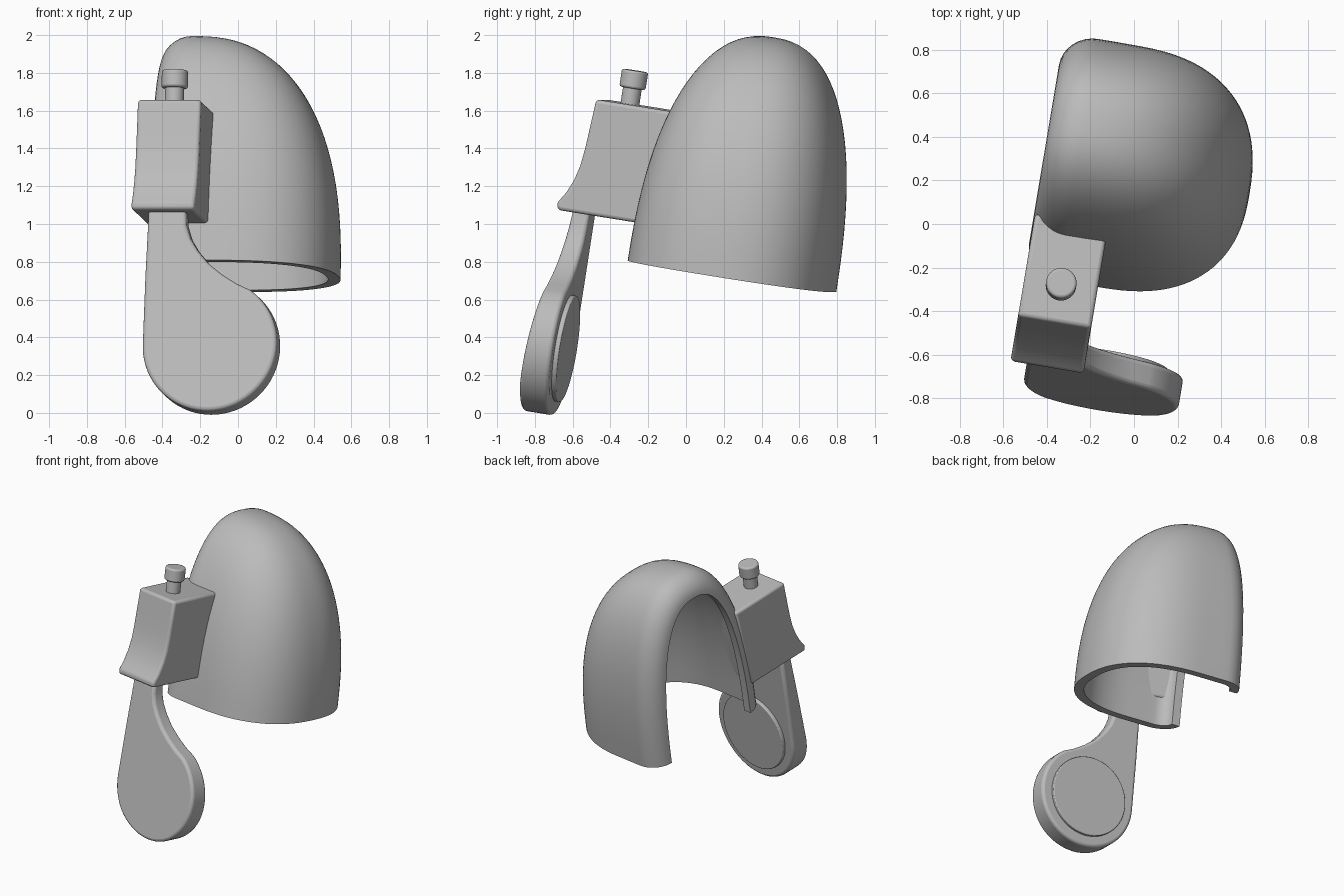
import bpy, bmesh
from math import sin, cos, pi, radians
from mathutils import Matrix

cube = bpy.data.objects.get("Cube")
if cube:
    bpy.data.objects.remove(cube)

grey = bpy.data.materials.new("plain_grey")
grey.use_nodes = True
grey.diffuse_color = (0.5, 0.5, 0.5, 1)
grey.node_tree.nodes["Principled BSDF"].inputs["Base Color"].default_value = grey.diffuse_color

# The whole assembly leans back and is turned slightly
FRAME = Matrix.Rotation(radians(-9.5), 4, "Z") @ Matrix.Rotation(radians(-9), 4, "X")


def finish(name, bm, bevel=0.0):
    bmesh.ops.remove_doubles(bm, verts=bm.verts, dist=0.0005)
    bmesh.ops.recalc_face_normals(bm, faces=bm.faces)
    mesh = bpy.data.meshes.new(name)
    bm.to_mesh(mesh)
    bm.free()
    mesh.materials.append(grey)
    obj = bpy.data.objects.new(name, mesh)
    bpy.context.collection.objects.link(obj)
    obj.matrix_world = FRAME
    if bevel:
        mod = obj.modifiers.new("soft_edges", "BEVEL")
        mod.width, mod.segments, mod.limit_method = bevel, 3, "ANGLE"
        mod.angle_limit = radians(40)
    bpy.ops.object.select_all(action="DESELECT")
    obj.select_set(True)
    bpy.context.view_layer.objects.active = obj
    bpy.ops.object.shade_smooth_by_angle(angle=radians(38))
    return obj


def prism(bm, outline, place_a, place_b):
    """Closed solid between two placements of one outline."""
    a = [bm.verts.new(place_a(*p)) for p in outline]
    b = [bm.verts.new(place_b(*p)) for p in outline]
    bm.faces.new(a)
    bm.faces.new(b[::-1])
    for i in range(len(a)):
        j = (i + 1) % len(a)
        bm.faces.new((a[i], b[i], b[j], a[j]))


# Hood: arches stacked along x, each a superellipse, curling in at the open side
POW = 2 / 2.4
BASE, MID, WALL = 0.75, 0.105, 0.065
ARCH, RINGS, CURL = 48, 30, 8


def arch(bm, x, half, high):
    row = []
    for i in range(ARCH + 1):
        t = pi * i / ARCH
        c, s = cos(t), max(sin(t), 0) if 0 < i < ARCH else 0
        side = -1 if c > 0 else 1
        row.append(bm.verts.new((x, MID + side * half * abs(c) ** POW, BASE + high * s ** POW)))
    return row


def shell(bm, inset, curl_x, curl_in):
    rows = []
    for k in range(RINGS + 1):
        t = pi / 2 * k / RINGS
        x = -0.3 + (0.8 - inset) * cos(t) ** POW if k < RINGS else -0.3
        s = min(max((x + 0.1) / (0.6 - inset), 0), 1)
        rows.append(arch(bm, x, (0.54 - inset) * (1 - s ** 2.4) ** (1 / 2.4),
                         (1.28 - inset) * sin(t) ** POW))
    for k in range(1, CURL + 1):
        t = pi / 2 * k / CURL
        drop = inset + curl_in * (1 - cos(t))
        rows.append(arch(bm, -0.3 - curl_x * sin(t), 0.54 - drop, 1.28 - drop))
    return rows


def skin(bm, r, s):
    for i in range(ARCH):
        quad = (r[i], r[i + 1], s[i + 1], s[i])
        bm.faces.new(quad)


bm = bmesh.new()
outer = shell(bm, 0, 0.16, 0.15)
inner = shell(bm, WALL, 0.10, 0.085)
for rows in (outer, inner):
    for r, s in zip(rows, rows[1:]):
        skin(bm, r, s)
skin(bm, outer[-1], inner[-1])
for k in range(len(outer) - 1):
    for e in (0, ARCH):
        bm.faces.new((outer[k][e], outer[k + 1][e], inner[k + 1][e], inner[k][e]))
bmesh.ops.dissolve_degenerate(bm, dist=0.0001, edges=bm.edges)
finish("hood", bm)

# Mounting block: side profile with a flared foot, its back buried in the hood wall
side = [(-0.33, 1.56), (-0.757, 1.56), (-0.768, 1.4), (-0.775, 1.3), (-0.787, 1.2),
        (-0.808, 1.12), (-0.838, 1.05), (-0.88, 0.985), (-0.87, 0.95), (-0.395, 0.95)]
bm = bmesh.new()
prism(bm, side,
      lambda y, z: (-0.455, y + (0.06 if y > -0.5 else 0), z),
      lambda y, z: (-0.115, y, z))
finish("mounting_block", bm, 0.022)

# Adjusting screw: neck and head
for name, radius, low, high, bevel in (("screw_neck", 0.05, 1.54, 1.66, 0),
                                       ("screw_head", 0.07, 1.645, 1.74, 0.012)):
    bm = bmesh.new()
    bmesh.ops.create_cone(bm, cap_ends=True, segments=40, radius1=radius, radius2=radius,
                          depth=high - low,
                          matrix=Matrix.Translation((-0.284, -0.6, (low + high) / 2)))
    finish(name, bm, bevel)

# Paddle: round plate running up into a narrow neck
CX, CZ, R = -0.02, 0.235, 0.36
outline = [(CX + R * cos(radians(a)), CZ + R * sin(radians(a))) for a in range(55, -181, -5)]
outline += [(-0.38, 0.6), (-0.375, 0.97), (-0.175, 0.97), (-0.168, 0.88), (-0.145, 0.81),
            (-0.105, 0.745), (-0.045, 0.675), (0.03, 0.615), (0.11, 0.565)]
bm = bmesh.new()
prism(bm, outline,
      lambda x, z: (x, -0.865 + 0.07 * max(z, 0), z),
      lambda x, z: (x, -0.705, z))
finish("paddle", bm, 0.02)

# Round pad on the back of the paddle
bm = bmesh.new()
bmesh.ops.create_cone(bm, cap_ends=True, segments=64, radius1=0.285, radius2=0.285, depth=0.05,
                      matrix=Matrix.Translation((CX, -0.705, CZ)) @ Matrix.Rotation(pi / 2, 4, "X"))
finish("paddle_pad", bm, 0.006)
